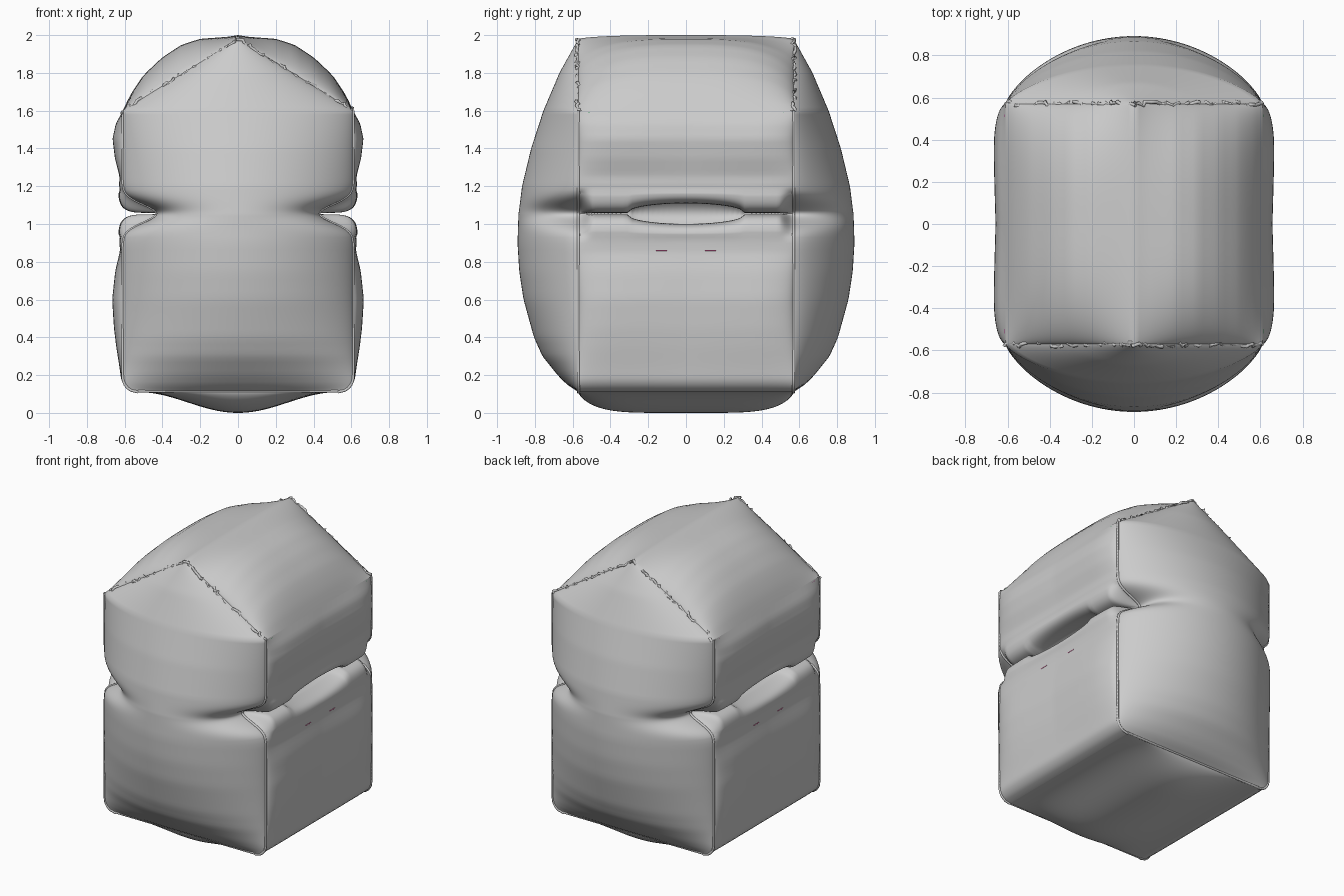
import bpy, math, random
from mathutils import Vector

if "Cube" in bpy.data.objects:
    bpy.data.objects.remove(bpy.data.objects["Cube"])

random.seed(4)
D, W, SLOT = 0.57, 0.61, 1.055        # seam depth, half width, slot height
CENTRE = Vector((0, 0, 1))


def lerp(table, t):
    for (a, va), (b, vb) in zip(table, table[1:]):
        if t <= b:
            return va + (vb - va) * max(0, (t - a) / (b - a))
    return table[-1][1]


def smooth(t):
    t = min(1, max(0, t))
    return t * t * (3 - 2 * t)


def dome(t, n, p):
    return max(0, 1 - abs(t) ** n) ** p


def panel(name, rows):
    """Skin a grid of points, with normals facing away from the middle."""
    n = len(rows[0])
    verts = [p for r in rows for p in r]
    faces = [(i * n + j, i * n + j + 1, (i + 1) * n + j + 1, (i + 1) * n + j)
             for i in range(len(rows) - 1) for j in range(n - 1)]
    me = bpy.data.meshes.new(name)
    me.from_pydata(verts, [], faces)
    if sum(p.normal.dot(p.center - CENTRE) * p.area for p in me.polygons) < 0:
        me.flip_normals()
    me.shade_smooth()
    ob = bpy.data.objects.new(name, me)
    bpy.context.collection.objects.link(ob)


def tube(name, paths, r, colour=None):
    cu = bpy.data.curves.new(name, 'CURVE')
    cu.dimensions = '3D'
    cu.bevel_depth, cu.bevel_resolution, cu.use_fill_caps = r, 1, True
    for pts in paths:
        sp = cu.splines.new('POLY')
        sp.points.add(len(pts) - 1)
        for q, p in zip(sp.points, pts):
            q.co = (*p, 1)
    if colour:
        m = bpy.data.materials.new(name)
        m.diffuse_color = (*colour, 1)
        m.use_nodes = True
        m.node_tree.nodes["Principled BSDF"].inputs["Base Color"].default_value = m.diffuse_color
        cu.materials.append(m)
    bpy.context.collection.objects.link(bpy.data.objects.new(name, cu))


def seam_x(z):
    """Half width of the gabled outline, with rounded foot and slot notch."""
    if z < 0.19:
        return 0.53 + 0.08 * math.sqrt(max(0, 1 - ((0.19 - z) / 0.08) ** 2))
    if z > 1.6:
        return W * max(0, (1.98 - z) / 0.38)
    return W - 0.18 * math.exp(-((z - SLOT) / 0.07) ** 2)


def span(a, b, n):
    return [a + (b - a) * i / n for i in range(n + 1)]


low = [0.11 + 0.82 * (i / 32) ** 1.3 for i in range(33)]
high = span(1.18, 1.6, 20)
K = span(0, 1, 16)
wall = low + [0.93 + 0.125 * k for k in K[1:]] + [1.18 - 0.125 * k for k in K[-2:0:-1]] + high
gable = wall + span(1.6, 1.98, 20)[1:]

# Front and back inflated panels
BULGE = [(.11, 0), (.15, .06), (.2, .11), (.3, .19), (.4, .235), (.6, .29), (.75, .313), (.9, .322),
         (1.05, .317), (1.2, .298), (1.4, .25), (1.6, .185), (1.8, .10), (1.98, 0)]
for name, s in (("front_panel", -1), ("back_panel", 1)):
    rows = []
    for z in gable:
        w = seam_x(z)
        e = 0.75 - 0.25 * math.exp(-((z - SLOT) / 0.08) ** 2)
        rows.append([(w * u, s * (D + lerp(BULGE, z) * dome(u, 2, e)), z)
                     for u in (math.sin(math.pi / 2 * t) for t in span(-1, 1, 60))])
    panel(name, rows)

# Side panels, folded inward into a slotted pocket
PUFF = [(.11, 0), (.25, .02), (.35, .037), (.45, .05), (.6, .06), (.75, .043), (.86, .015), (.93, .025),
        (1.18, .025), (1.25, .018), (1.35, .045), (1.45, .058), (1.53, .04), (1.6, 0)]
ys = [D * math.sin(math.pi / 2 * t) for t in span(-1, 1, 60)]


def side_column(y):
    f = dome(y / D, 6, 0.6) * (0.8 + 0.2 * min(1, abs(y) / 0.42))
    gap = 0.004 + 0.05 * math.sqrt(max(0, 1 - (y / 0.31) ** 2))
    t = smooth((abs(y) - 0.49) / (D - 0.49))

    def fold(k, z0):
        a = k * math.pi / 2
        zl = SLOT + math.copysign(gap, z0 - SLOT)
        lip = (0.43 + (W + 0.025 * f - 0.43) * max(0, math.cos(a)) ** 0.4,
               z0 + (zl - z0) * math.sin(a) ** 0.7)
        zs = z0 + (SLOT - z0) * k
        return (lip[0] * (1 - t) + seam_x(zs) * t, lip[1] * (1 - t) + zs * t)

    def skin(zs):
        return [(seam_x(z) + lerp(PUFF, z) * f, z) for z in zs]
    return skin(low) + [fold(k, .93) for k in K[1:]] + [fold(k, 1.18) for k in K[:0:-1]] + skin(high)


for name, s in (("left_side", -1), ("right_side", 1)):
    panel(name, [[(s * x, y, z) for x, z in side_column(y)] for y in ys])

# Puffed roof
ROOF = [(0, .02), (.05, .043), (.1, .07), (.2, .125), (.3, .155), (.4, .152), (.5, .12), (.57, .06), (.61, 0)]
xs = span(-W, W, 48)
panel("roof", [[(x, y, 1.98 - 0.38 * abs(x) / W + lerp(ROOF, abs(x)) * dome(y / D, 3, 0.7))
                for x in xs] for y in ys])

# Sagging base
panel("base", [[(x, y, 0.11 - 0.11 * (0.5 + 0.5 * math.cos(math.pi * x / .53)) * dome(y / D, 5, 0.7))
                for x in span(-.53, .53, 40)] for y in ys])

# Puckered seams along gables, corners and base
pucker, corner = [], []
for sy in (-1, 1):
    for sx in (-1, 1):
        line = span(0, 1, 44)
        pucker.append([(sx * W * t + random.uniform(-.012, .012), sy * (D + random.uniform(-.012, .012)),
                        1.98 - 0.38 * t + random.uniform(-.016, .006)) for t in line])
        corner.append([(sx * seam_x(z), sy * D, z) for z in wall])
    corner.append([(-.53, sy * D, .115), (.53, sy * D, .115)])
tube("gable_seam", pucker, 0.009)
tube("corner_seam", corner, 0.008)

# Coloured thread lines on eaves and side creases
for name, s, c in (("left_eave_thread", -1, (.5, .05, .3)), ("right_eave_thread", 1, (.08, .35, .15))):
    tube(name, [[(s * W, -.52, 1.59), (s * W, .52, 1.59)]], 0.004, c)
for name, z, c in (("upper_crease_thread", 1.25, (.1, .5, .7)), ("lower_crease_thread", .86, (.8, .15, .4))):
    tube(name, [[(s * (W + .013), y - .03, z), (s * (W + .013), y + .03, z)]
                for s in (-1, 1) for y in (-.13, .13)], 0.003, c)
